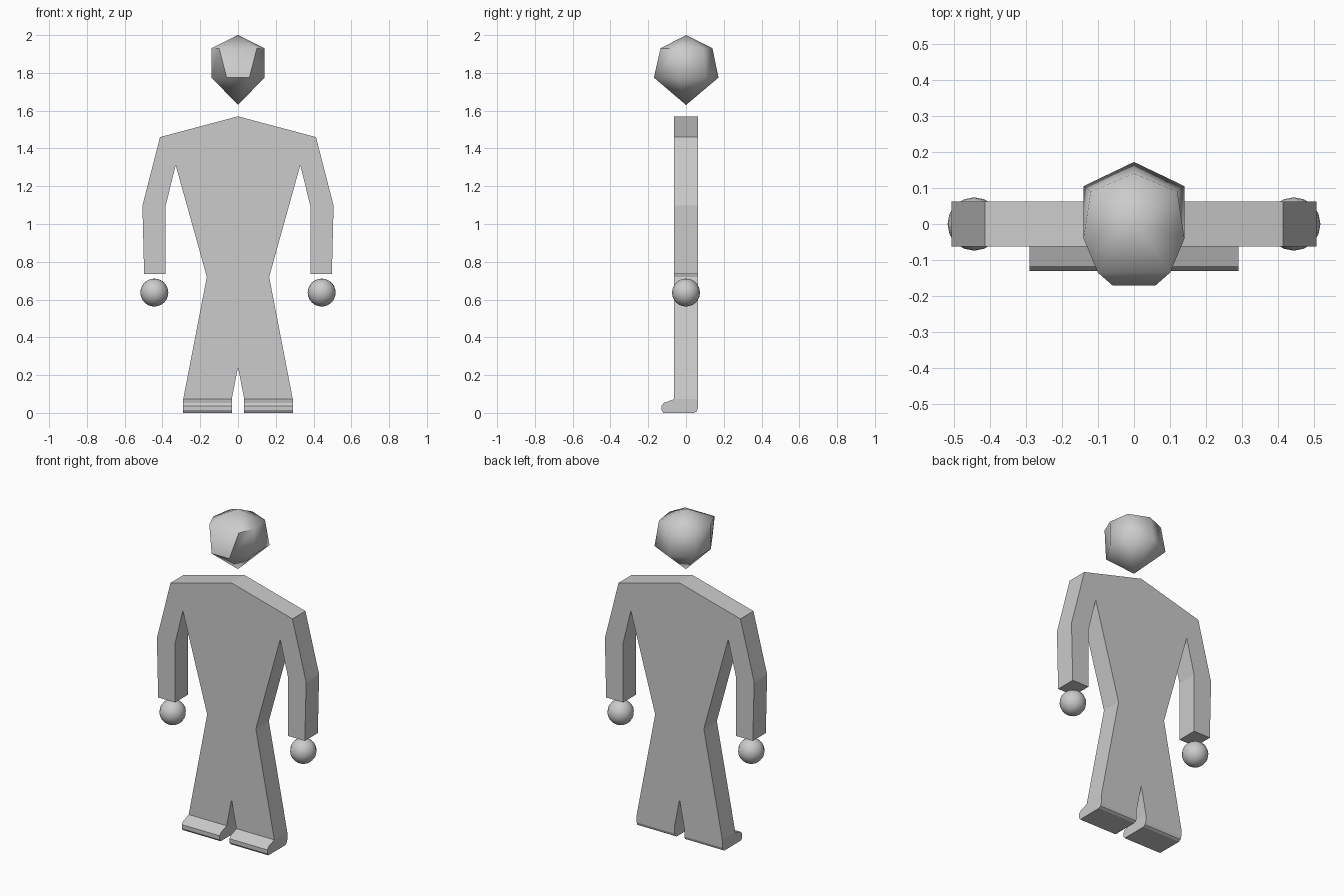
import bpy, bmesh, math
from mathutils import Vector

if "Cube" in bpy.data.objects:
    bpy.data.objects.remove(bpy.data.objects["Cube"])


def make_object(name, bm, angle=None):
    bmesh.ops.recalc_face_normals(bm, faces=bm.faces[:])
    mesh = bpy.data.meshes.new(name)
    bm.to_mesh(mesh)
    bm.free()
    ob = bpy.data.objects.new(name, mesh)
    bpy.context.collection.objects.link(ob)
    if angle:
        bpy.ops.object.select_all(action='DESELECT')
        ob.select_set(True)
        bpy.context.view_layer.objects.active = ob
        bpy.ops.object.shade_smooth_by_angle(angle=math.radians(angle))
    return ob


def prism(name, points, offset, open_z, open_dir):
    """Extrude a closed outline, leaving the ankle joint open."""
    bm = bmesh.new()
    face = bm.faces.new([bm.verts.new(p) for p in points])
    geom = bmesh.ops.extrude_face_region(bm, geom=[face], use_keep_orig=True)
    moved = [g for g in geom['geom'] if isinstance(g, bmesh.types.BMVert)]
    bmesh.ops.translate(bm, verts=moved, vec=Vector(offset))
    bmesh.ops.recalc_face_normals(bm, faces=bm.faces[:])
    joint = [f for f in bm.faces if f.normal.z * open_dir > 0.9
             and abs(f.calc_center_median().z - open_z) < 0.001]
    bmesh.ops.delete(bm, geom=joint, context='FACES')
    return make_object(name, bm)


DEPTH, ANKLE = 0.063, 0.073

# Body: half outline, mirrored, extruded front to back
half = [(0.413, 1.46), (0.506, 1.097), (0.497, 0.735), (0.383, 0.735),
        (0.383, 1.095), (0.33, 1.312), (0.165, 0.72), (0.29, ANKLE),
        (0.033, ANKLE)]
outline = [(0, 1.57)] + half + [(0, 0.243)] + [(-x, z) for x, z in reversed(half)]
prism("body", [(x, -DEPTH, z) for x, z in outline], (0, 2 * DEPTH, 0), ANKLE, -1)

# Feet: side profile extruded across the width
foot = [(-DEPTH, ANKLE), (-0.117, 0.053), (-0.13, 0.037), (-0.13, 0.015),
        (-0.12, 0), (0.043, 0), (0.057, 0.008), (DEPTH, 0.025), (DEPTH, ANKLE)]
for side, label in ((1, "left"), (-1, "right")):
    prism(label + "_foot", [(side * 0.033, y, z) for y, z in foot],
          (side * 0.257, 0, 0), ANKLE, 1)

    # Hands: floating balls
    bm = bmesh.new()
    bmesh.ops.create_uvsphere(bm, u_segments=16, v_segments=12, radius=0.074)
    bmesh.ops.translate(bm, verts=bm.verts[:], vec=(side * 0.443, 0, 0.637))
    make_object(label + "_hand", bm, 40)

# Head: two seven-sided rings between a crown point and a chin point
bm = bmesh.new()


def ring(back, sides, z):
    pts = [(0, back)] + sides + [(-x, y) for x, y in reversed(sides)]
    return [bm.verts.new((x, y, z)) for x, y in pts]


upper = ring(0.14, [(0.12, 0.09), (0.14, -0.04), (0.1, -0.135)], 1.93)
lower = ring(0.172, [(0.14, 0.105), (0.14, -0.04), (0.06, -0.17)], 1.775)
crown = bm.verts.new((0, 0, 2.0))
chin = bm.verts.new((0, 0, 1.63))
for i in range(7):
    j = (i + 1) % 7
    bm.faces.new((crown, upper[i], upper[j]))
    bm.faces.new((upper[i], lower[i], lower[j], upper[j]))
    bm.faces.new((chin, lower[j], lower[i]))
make_object("head", bm, 60)
